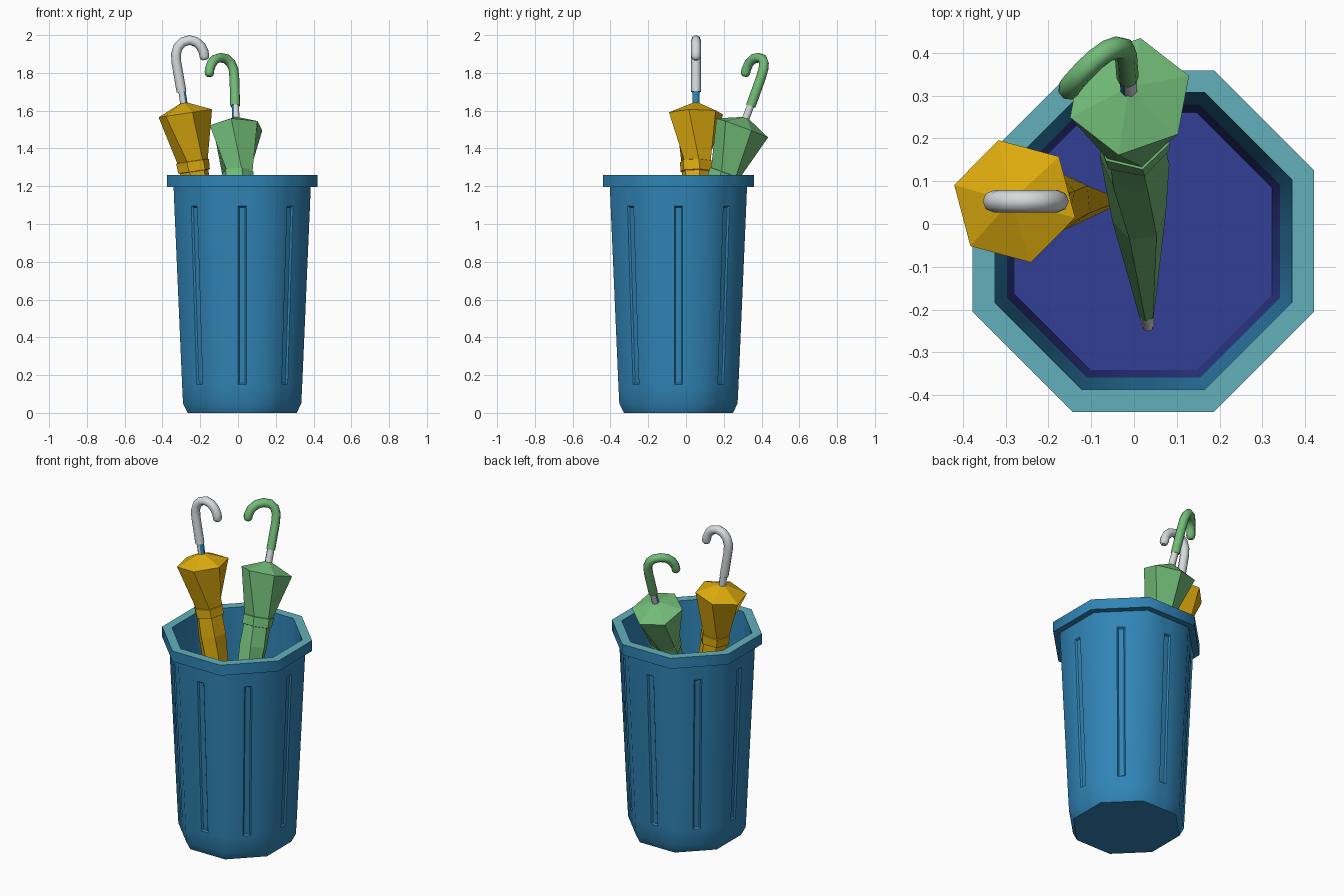
import bpy, bmesh, math
from mathutils import Vector

if "Cube" in bpy.data.objects:
    bpy.data.objects.remove(bpy.data.objects["Cube"])


def material(name, srgb):
    lin = [((c / 255 + 0.055) / 1.055) ** 2.4 if c > 10 else c / 255 / 12.92 for c in srgb]
    m = bpy.data.materials.new(name)
    m.diffuse_color = (*lin, 1)
    m.use_nodes = True
    m.node_tree.nodes["Principled BSDF"].inputs["Base Color"].default_value = m.diffuse_color
    return m


BLUE = material("bin blue", (48, 132, 182))
TEAL = material("rim teal", (98, 176, 186))
PURPLE = material("inner purple", (50, 62, 150))
YELLOW = material("yellow cloth", (222, 172, 14))
GREEN = material("green cloth", (114, 188, 120))
WHITE = material("pale plastic", (214, 219, 221))


def finish(name, bm, mats, smooth=None):
    me = bpy.data.meshes.new(name)
    bm.to_mesh(me)
    bm.free()
    for m in mats:
        me.materials.append(m)
    if smooth:
        me.shade_smooth()
        me.set_sharp_from_angle(angle=math.radians(smooth))
    ob = bpy.data.objects.new(name, me)
    bpy.context.collection.objects.link(ob)
    return ob


def loft(rings):
    """Skin a list of point rings and cap both ends; returns bmesh and bands."""
    bm = bmesh.new()
    vs = [[bm.verts.new(p) for p in ring] for ring in rings]
    n = len(vs[0])
    bands = [[bm.faces.new((a[i], a[(i + 1) % n], b[(i + 1) % n], b[i])) for i in range(n)]
             for a, b in zip(vs, vs[1:])]
    caps = [bm.faces.new(vs[0]), bm.faces.new(vs[-1])]
    bmesh.ops.recalc_face_normals(bm, faces=bm.faces)
    return bm, bands, caps


# ---- octagonal bin: every side has a narrow middle column for its groove
CX, CY, GROOVE = 0.022, -0.04, 0.022


def octagon(ap, z):
    pts = []
    for k in range(8):
        a = k * math.pi / 4
        nx, ny = math.cos(a), math.sin(a)
        for t in (-ap * math.tan(math.pi / 8), -GROOVE, GROOVE):
            pts.append((CX + ap * nx - t * ny, CY + ap * ny + t * nx, z))
    return pts


# apothem, height, material of the band that follows
profile = [(0.289, 0, 0), (0.313, 0.05, 0), (0.318, 0.15, 0), (0.359, 1.095, 0),
           (0.363, 1.195, 0), (0.399, 1.195, 0), (0.399, 1.26, 1), (0.347, 1.26, 0),
           (0.319, 0.52, 2), (0.301, 0.06, 2)]
bm, bands, caps = loft([octagon(a, z) for a, z, _ in profile])
for band, (_, _, m) in zip(bands, profile):
    for f in band:
        f.material_index = m
caps[1].material_index = 2
grooves = [bands[2][i] for i in range(1, 24, 3)]
bmesh.ops.inset_individual(bm, faces=grooves, thickness=0.010, depth=-0.009)
finish("bin", bm, [BLUE, TEAL, PURPLE], 50)


# ---- umbrellas
def axis_rings(top, tip, spec, sides):
    """Rings along the line top -> tip; spec rows are distance, radius, angle."""
    top, tip = Vector(top), Vector(tip)
    d = (tip - top).normalized()
    u = Vector((1, 0, 0))
    u = (u - d * u.dot(d)).normalized()
    v = (-d).cross(u)
    rings = []
    for dist, r, ang in spec:
        ring = []
        for i in range(sides):
            a = math.radians(ang) + 2 * math.pi * i / sides
            ring.append(top + d * dist + (u * math.cos(a) + v * math.sin(a)) * r)
        rings.append(ring)
    return rings


def handle(name, pts, radius, mat):
    cu = bpy.data.curves.new(name + "_path", 'CURVE')
    cu.dimensions = '3D'
    cu.bevel_depth = radius
    cu.bevel_resolution = 2
    cu.use_fill_caps = True
    sp = cu.splines.new('POLY')
    pts = [Vector(p) for p in pts]
    end = (pts[-1] - pts[-2]).normalized()
    rows = [(p, 1) for p in pts] + [(pts[-1] + end * 0.012, 0.85), (pts[-1] + end * 0.02, 0.5)]
    sp.points.add(len(rows) - 1)
    for q, (p, r) in zip(sp.points, rows):
        q.co = (*p, 1)
        q.radius = r
    tmp = bpy.data.objects.new(name + "_tmp", cu)
    bpy.context.collection.objects.link(tmp)
    dg = bpy.context.evaluated_depsgraph_get()
    me = bpy.data.meshes.new_from_object(tmp.evaluated_get(dg))
    bpy.data.objects.remove(tmp)
    me.materials.clear()
    me.materials.append(mat)
    me.shade_smooth()
    me.set_sharp_from_angle(angle=math.radians(50))
    ob = bpy.data.objects.new(name, me)
    bpy.context.collection.objects.link(ob)


def umbrella(name, top, tip, turn, cloth, hook, hook_mat, blue_dir):
    # folded cloth: cap, twisted skirt, strap band, long taper
    t = turn
    spec = [(0, 0.02, t), (0.055, 0.148, t), (0.31, 0.083, t + 25), (0.312, 0.089, t + 25),
            (0.365, 0.087, t + 28), (0.367, 0.078, t + 28), (0.48, 0.082, t + 32),
            (0.85, 0.064, t + 50), (1.5, 0.019, t + 60)]
    bm, _, _ = loft(axis_rings(top, tip, spec, 6))
    finish(name + "_canopy", bm, [cloth])
    # tip ferrule
    bm, _, _ = loft(axis_rings(top, tip, [(1.48, 0.017, 0), (1.58, 0.015, 0)], 8))
    finish(name + "_tip", bm, [WHITE], 50)
    # short shaft, blue on one side
    bm, bands, _ = loft(axis_rings(top, tip, [(-0.085, 0.021, 22.5), (0.03, 0.021, 22.5)], 8))
    for f in bands[0]:
        f.normal_update()
        f.material_index = int(f.normal.dot(Vector(blue_dir).normalized()) > 0.6)
    finish(name + "_shaft", bm, [WHITE, BLUE], 50)
    handle(name + "_handle", hook, 0.026, hook_mat)


umbrella("yellow_umbrella", (-0.287, 0.053, 1.64), (-0.05, 0.053, 0.06), 45, YELLOW,
         [(-0.299, 0.053, 1.70), (-0.327, 0.053, 1.86), (-0.328, 0.053, 1.90),
          (-0.317, 0.053, 1.937), (-0.292, 0.053, 1.963), (-0.257, 0.053, 1.974),
          (-0.222, 0.053, 1.964), (-0.196, 0.053, 1.94), (-0.182, 0.053, 1.912),
          (-0.178, 0.053, 1.888)], WHITE, (1, 0, 0))
umbrella("green_umbrella", (-0.012, 0.317, 1.56), (0.033, -0.245, 0.06), 20, GREEN,
         [(-0.015, 0.343, 1.625), (-0.019, 0.395, 1.77), (-0.024, 0.41, 1.82),
          (-0.038, 0.413, 1.852), (-0.062, 0.405, 1.874), (-0.092, 0.383, 1.881),
          (-0.12, 0.355, 1.873), (-0.14, 0.333, 1.85), (-0.15, 0.32, 1.82),
          (-0.152, 0.315, 1.80)], GREEN, (-1, -0.6, 0))
